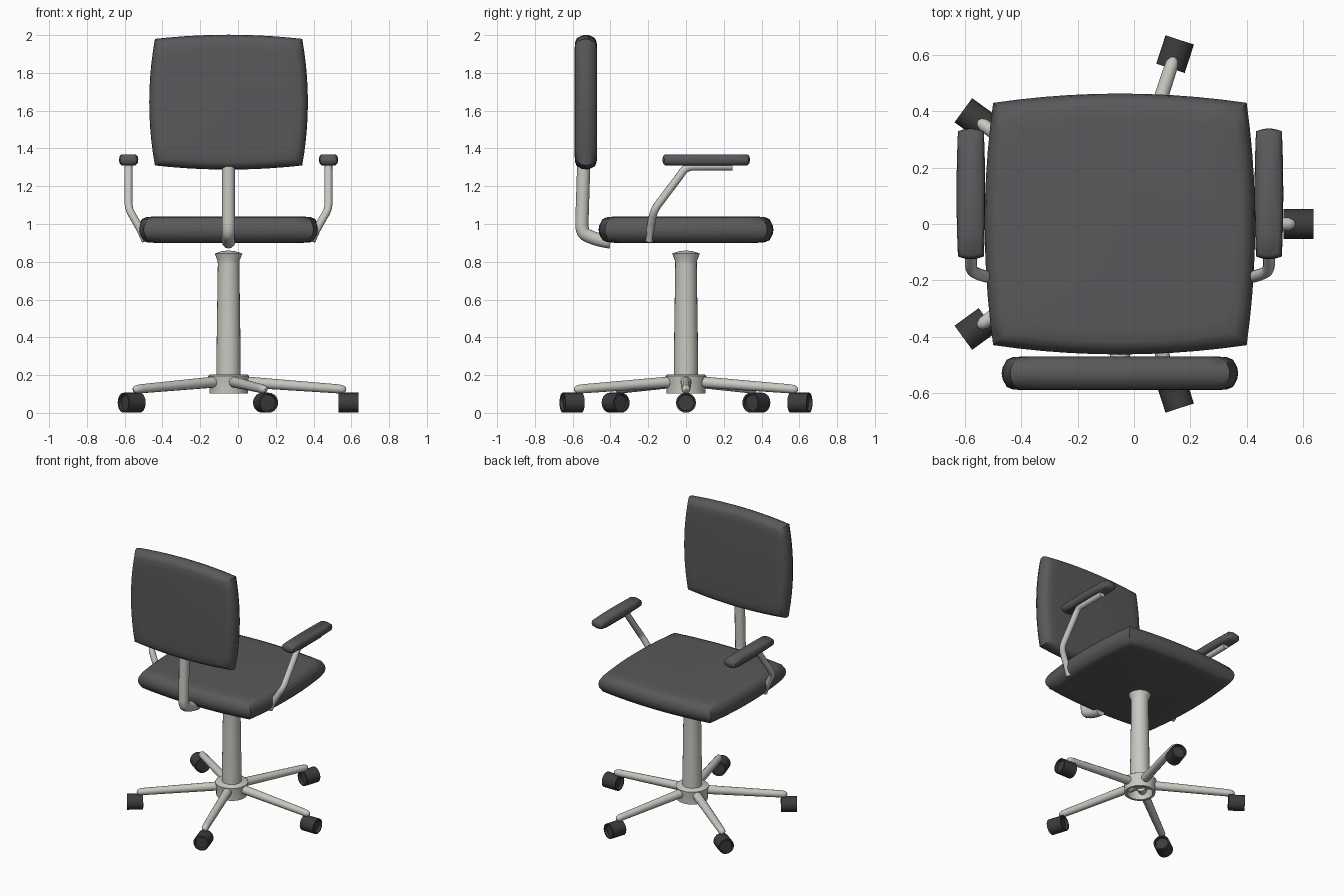
import bpy, bmesh
from math import sin, cos, pi, radians
from mathutils import Matrix, Vector

if "Cube" in bpy.data.objects:
    bpy.data.objects.remove(bpy.data.objects["Cube"])

CX = -0.05  # chair axis


def material(name, rgb):
    m = bpy.data.materials.new(name)
    m.diffuse_color = (*rgb, 1)
    m.use_nodes = True
    m.node_tree.nodes["Principled BSDF"].inputs["Base Color"].default_value = m.diffuse_color
    return m


FABRIC = material("fabric", (0.10, 0.10, 0.105))
RUBBER = material("rubber", (0.045, 0.045, 0.045))
METAL = material("metal", (0.58, 0.58, 0.54))


def finish(name, bm, mat, matrix=Matrix(), angle=40):
    bmesh.ops.recalc_face_normals(bm, faces=bm.faces)
    me = bpy.data.meshes.new(name)
    bm.to_mesh(me)
    bm.free()
    me.transform(matrix)
    me.materials.append(mat)
    ob = bpy.data.objects.new(name, me)
    bpy.context.collection.objects.link(ob)
    bpy.ops.object.select_all(action='DESELECT')
    ob.select_set(True)
    bpy.context.view_layer.objects.active = ob
    bpy.ops.object.shade_smooth_by_angle(angle=radians(angle))
    return ob


def cushion(name, a, b, bulge, profile, matrix, mat=FABRIC, n=10):
    """Pillow: bulged rectangle outline stacked in rings of (inset, height)."""
    bm = bmesh.new()
    rings = []
    for inset, z in profile:
        ring = []
        for side in range(4):
            for i in range(n):
                t = -1 + 2 * i / n
                u, v = [(t, -1), (1, t), (-t, 1), (-1, -t)][side]
                x = u * (a - inset + bulge[0] * (1 - v * v))
                y = v * (b - inset + bulge[1] * (1 - u * u))
                ring.append(bm.verts.new((x, y, z)))
        rings.append(ring)
    m = 4 * n
    for r, s in zip(rings, rings[1:]):
        for i in range(m):
            bm.faces.new((r[i], r[(i + 1) % m], s[(i + 1) % m], s[i]))
    bm.faces.new(rings[0])
    bm.faces.new(rings[-1])
    return finish(name, bm, mat, matrix, 60)


def lathe(name, profile, mat, matrix=Matrix(), n=24, angle=40):
    bm = bmesh.new()
    vs = [bm.verts.new((r, 0, z)) for r, z in profile]
    es = [bm.edges.new(p) for p in zip(vs, vs[1:])]
    bmesh.ops.spin(bm, geom=vs + es, axis=(0, 0, 1), cent=(0, 0, 0), angle=2 * pi, steps=n)
    bmesh.ops.remove_doubles(bm, verts=bm.verts, dist=1e-4)
    return finish(name, bm, mat, matrix, angle)


def tube(name, pts, radius, order=3, radii=None):
    cu = bpy.data.curves.new(name, 'CURVE')
    cu.dimensions = '3D'
    cu.bevel_depth = radius
    cu.bevel_resolution = 4
    cu.use_fill_caps = True
    sp = cu.splines.new('NURBS' if order > 2 else 'POLY')
    sp.points.add(len(pts) - 1)
    for i, p in enumerate(pts):
        sp.points[i].co = (*p, 1)
        sp.points[i].radius = radii[i] if radii else 1
    if order > 2:
        sp.order_u = order
        sp.use_endpoint_u = True
        sp.resolution_u = 6
    cu.materials.append(METAL)
    ob = bpy.data.objects.new(name, cu)
    bpy.context.collection.objects.link(ob)
    return ob


def pillow_profile(h, d):
    """Rounded edge cross-section of half height h and edge depth d."""
    half = [(d * 2.6, h), (d * 1.3, 0.95 * h), (d * 0.6, 0.8 * h), (d * 0.12, 0.35 * h)]
    return [(i, -z) for i, z in half] + [(0, 0)] + half[::-1]


# Seat and backrest
cushion("seat", 0.45, 0.43, (0.03, 0.033), pillow_profile(0.07, 0.035),
        Matrix.Translation((CX, 0, 0.97)))
cushion("backrest", 0.39, 0.335, (0.03, 0.022), pillow_profile(0.06, 0.03),
        Matrix.Translation((CX, -0.53, 1.645)) @ Matrix.Rotation(pi / 2, 4, 'X'))
tube("backrest_tube", [(CX, -0.40, 0.905), (CX, -0.44, 0.91), (CX, -0.505, 0.93),
                       (CX, -0.552, 0.955), (CX, -0.55, 1.05), (CX, -0.545, 1.2),
                       (CX, -0.54, 1.36)], 0.035)

# Armrests
for side, s in (("left", -1), ("right", 1)):
    cushion("armrest_pad_" + side, 0.046, 0.222, (0.005, 0.01),
            [(0.014, -0.029), (0.003, -0.018), (0, 0), (0.003, 0.018), (0.014, 0.029)],
            Matrix.Translation((CX + s * 0.529, 0.107, 1.34)), n=6)
    tube("armrest_tube_" + side,
         [(CX + s * x, y, z) for x, y, z in (
             (0.44, -0.195, 0.91), (0.46, -0.19, 0.96), (0.50, -0.18, 1.03),
             (0.529, -0.165, 1.08), (0.529, -0.12, 1.14), (0.529, -0.04, 1.245),
             (0.529, 0.0, 1.302), (0.529, 0.06, 1.305), (0.529, 0.245, 1.305))], 0.021)

# Column and hub
at_axis = Matrix.Translation((CX, 0, 0))
lathe("column", [(0, 0.16), (0.064, 0.16), (0.064, 0.3), (0.057, 0.79), (0.058, 0.805),
                 (0.073, 0.843), (0.04, 0.855), (0, 0.86)], METAL, at_axis)
lathe("hub", [(0, 0.17), (0.08, 0.165), (0.085, 0.102), (0.102, 0.102), (0.102, 0.15),
              (0.109, 0.195), (0.1, 0.202), (0, 0.202)], METAL, at_axis)

# Five legs with casters
for k in range(5):
    turn = at_axis @ Matrix.Rotation(k * 2 * pi / 5, 4, 'Z')
    path = [(0.04, 0, 0.167), (0.57, 0, 0.128), (0.60, 0, 0.125), (0.615, 0, 0.122), (0.622, 0, 0.12)]
    tube(f"leg_{k + 1}", [turn @ Vector(p) for p in path], 0.03, 2, (1, 0.8, 0.76, 0.55, 0.2))
    lathe(f"caster_{k + 1}", [(0, -0.035), (0.042, -0.035), (0.044, -0.053), (0.053, -0.053),
                              (0.053, 0.053), (0.044, 0.053), (0.042, 0.035), (0, 0.035)], RUBBER,
          turn @ Matrix.Translation((0.634, 0, 0.054)) @ Matrix.Rotation(pi / 2, 4, 'Y'), 20)
